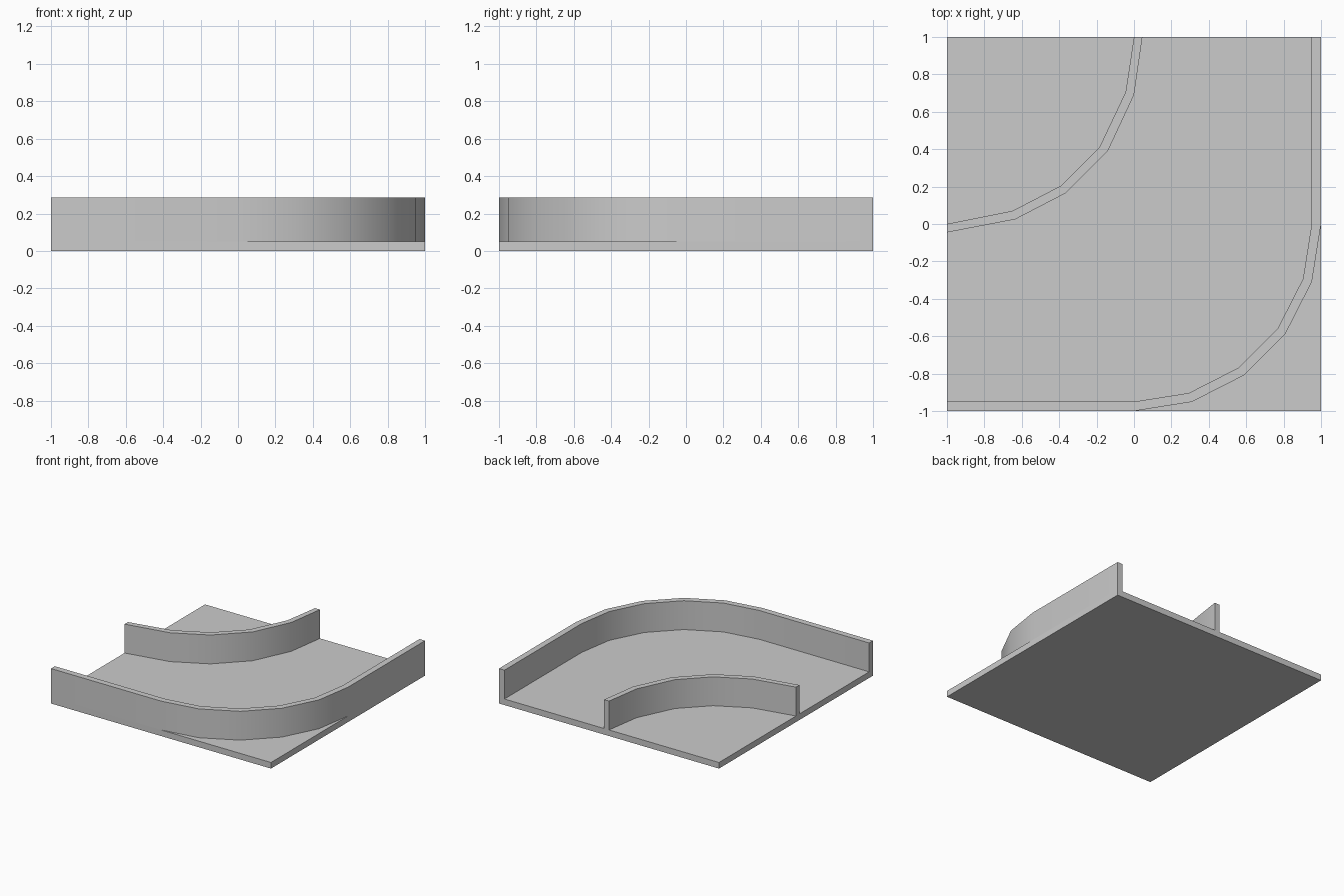
import bpy, bmesh
from math import sin, cos, radians

if "Cube" in bpy.data.objects:
    bpy.data.objects.remove(bpy.data.objects["Cube"])

FLOOR_Z, TOP_Z, WALL = 0.05, 0.287, 0.05


def extrude_outline(name, outline, z0, z1):
    """Closed outline in plan, extruded from z0 to z1."""
    bm = bmesh.new()
    face = bm.faces.new([bm.verts.new((x, y, z0)) for x, y in outline])
    ext = bmesh.ops.extrude_face_region(bm, geom=[face], use_keep_orig=True)
    verts = [g for g in ext["geom"] if isinstance(g, bmesh.types.BMVert)]
    bmesh.ops.translate(bm, verts=verts, vec=(0, 0, z1 - z0))
    bmesh.ops.recalc_face_normals(bm, faces=bm.faces[:])
    mesh = bpy.data.meshes.new(name)
    bm.to_mesh(mesh)
    bm.free()
    obj = bpy.data.objects.new(name, mesh)
    bpy.context.collection.objects.link(obj)
    return obj


def smooth(obj):
    bpy.ops.object.select_all(action='DESELECT')
    obj.select_set(True)
    bpy.context.view_layer.objects.active = obj
    bpy.ops.object.shade_smooth_by_angle(angle=radians(30))


# Square floor slab
extrude_outline("floor_slab", [(-1, -1), (1, -1), (1, 1), (-1, 1)], 0, FLOOR_Z)


# Outer wall: straight, five-segment quarter turn, straight
def bend(r):
    arc = [(r * sin(radians(18 * i)), -r * cos(radians(18 * i))) for i in range(6)]
    return [(-1, -r)] + arc + [(r, 1)]


smooth(extrude_outline("outer_wall", bend(1.0) + bend(1.0 - WALL)[::-1],
                       FLOOR_Z, TOP_Z))

# Inner wall: tighter quarter turn around the back left corner
near = [(-1, 0), (-0.65, 0.07), (-0.39, 0.205), (-0.185, 0.41), (-0.045, 0.705), (0, 1)]
far = [(-1, -0.045), (-0.635, 0.025), (-0.365, 0.165), (-0.14, 0.39), (0.0, 0.69), (0.045, 1)]
smooth(extrude_outline("inner_wall", near + far[::-1], FLOOR_Z, TOP_Z))
